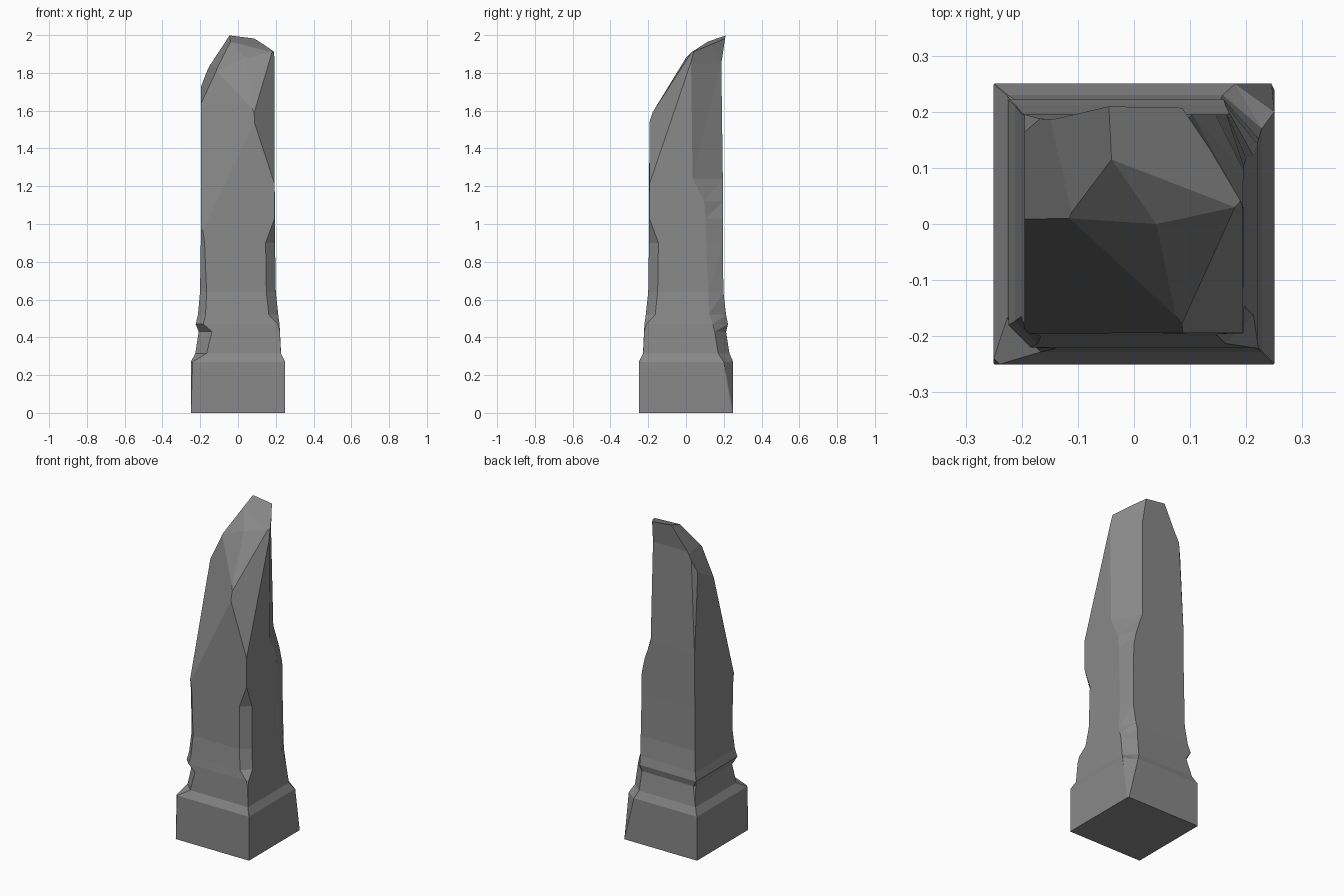
import bpy, bmesh
from mathutils import Vector

if "Cube" in bpy.data.objects:
    bpy.data.objects.remove(bpy.data.objects["Cube"])

# Shaft rings: z, half width, left x, back y, then corner chips:
# front-left, front-right, back-right in x, back-right in y, back-left
RINGS = [
    (0.00, .250, .250, .250, 0, 0, .005, .01, 0),
    (0.27, .250, .250, .250, .01, 0, .07, .05, 0),
    (0.315, .228, .226, .230, .06, 0, .07, .06, 0),
    (0.43, .222, .208, .212, .07, 0, .07, .06, .01),
    (0.47, .220, .224, .222, .04, .01, .06, .08, 0),
    (0.52, .213, .212, .212, .04, .05, .05, .09, 0),
    (0.64, .200, .201, .198, .035, .05, .03, .08, 0),
    (0.90, .196, .197, .195, .02, .05, .03, .09, 0),
    (1.03, .195, .195, .195, 0, 0, .03, .09, 0),
    (1.12, .195, .195, .195, 0, 0, .05, .10, 0),
    (1.24, .194, .195, .195, 0, 0, .09, .16, 0),
    (1.85, .194, .195, .187, 0, 0, .10, .16, .03),
    (2.08, .190, .190, .222, 0, 0, .11, .16, .03),
]

# Points on the broken top
PEAK, A = (-.045, .215, 2.0), (-.04, .115, 1.965)
B, C = (-.115, .01, 1.81), (.04, 0, 1.88)
D, E = (.18, .03, 1.91), (.08, -.19, 1.57)
LEFT = (-.15, .19, 1.84)

# Each fracture plane passes through three points
FRACTURES = [
    (B, C, E),                                      # front slope
    (C, D, E),
    (D, E, (.195, -.19, 1.22)),                     # front right chip
    (B, (-.18, -.08, 1.37), (0, -.19, 1.37)),       # front left chip
    (PEAK, A, D),                                   # top
    (C, D, A),
    (B, C, A),
    (PEAK, A, LEFT),                                # left shoulder
    (LEFT, B, (-.195, .13, 1.71)),
]


def ring_points(z, h, left, back, fl, fr, bx, by, bl):
    fl, fr, bl = (max(c, .001) for c in (fl, fr, bl))
    return [(-left + fl, -h, z), (h - fr, -h, z), (h, -h + fr, z), (h, back - by, z),
            (h - bx, back, z), (-left + bl, back, z), (-left, back - bl, z),
            (-left, -h + fl, z)]


def fracture(bm, points):
    a, b, c = map(Vector, points)
    n = (b - a).cross(c - a).normalized()
    if n.dot(Vector((0, 0, .5)) - a) > 0:
        n = -n
    bmesh.ops.bisect_plane(bm, geom=bm.verts[:] + bm.edges[:] + bm.faces[:],
                           dist=1e-5, plane_co=a, plane_no=n, clear_outer=True)
    bmesh.ops.holes_fill(bm, edges=[e for e in bm.edges if e.is_boundary], sides=0)


# Broken square pillar: loft the worn rings, then snap off the top
bm = bmesh.new()
loops = [[bm.verts.new(p) for p in ring_points(*r)] for r in RINGS]
for low, high in zip(loops, loops[1:]):
    for i in range(8):
        j = (i + 1) % 8
        bm.faces.new((low[i], low[j], high[j], high[i]))
bm.faces.new(loops[0][::-1])
bm.faces.new(loops[-1])
bmesh.ops.triangulate(bm, faces=bm.faces[:])
for points in FRACTURES:
    fracture(bm, points)
bmesh.ops.dissolve_limit(bm, angle_limit=.01, verts=bm.verts[:], edges=bm.edges[:])
bmesh.ops.recalc_face_normals(bm, faces=bm.faces[:])

mesh = bpy.data.meshes.new("broken_pillar")
bm.to_mesh(mesh)
bm.free()

# Dark stone
stone = bpy.data.materials.new("dark_stone")
stone.diffuse_color = (.25, .25, .25, 1)
stone.use_nodes = True
stone.node_tree.nodes["Principled BSDF"].inputs["Base Color"].default_value = stone.diffuse_color
mesh.materials.append(stone)
bpy.context.collection.objects.link(bpy.data.objects.new("broken_pillar", mesh))
